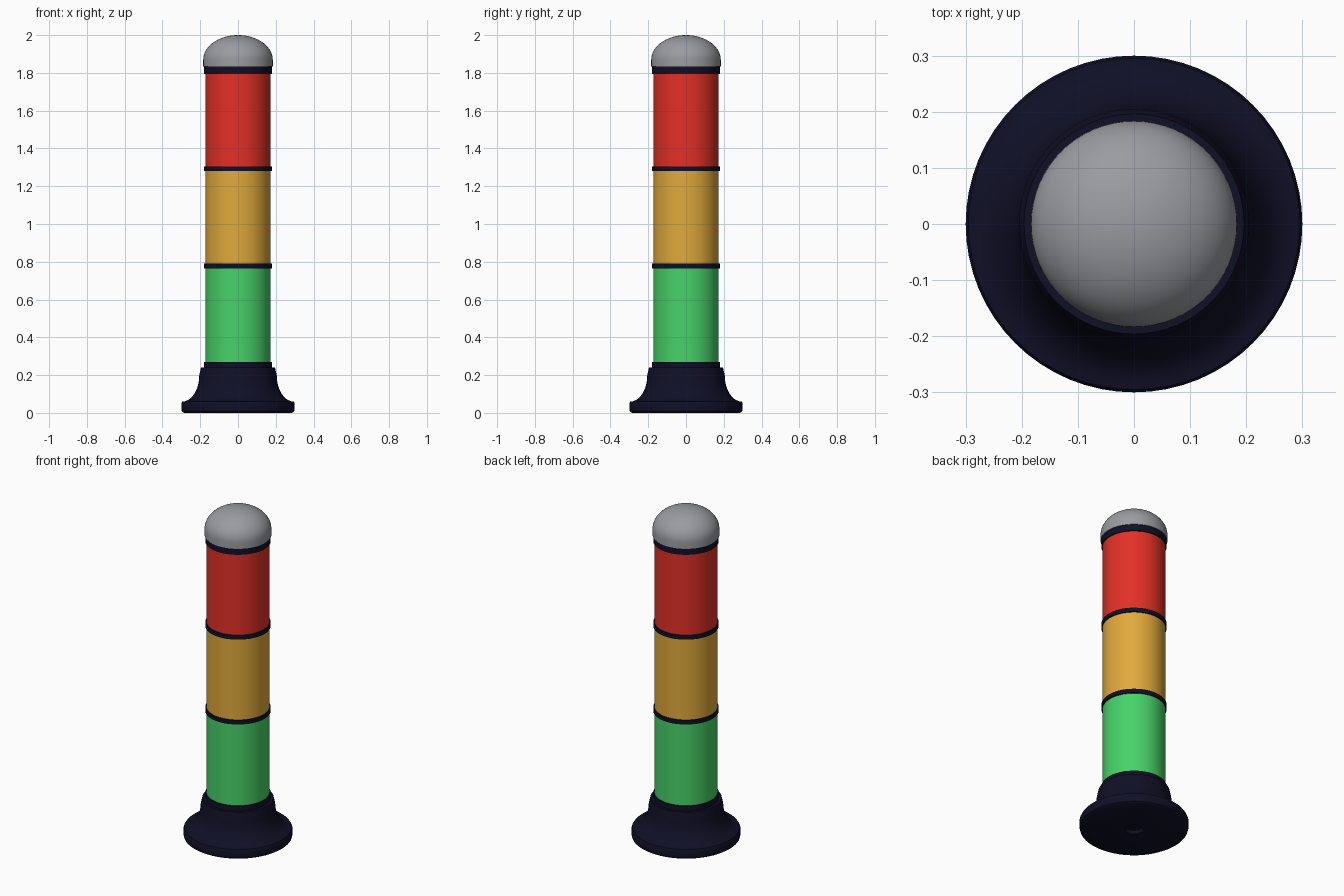
import bpy, bmesh, math

cube = bpy.data.objects.get("Cube")
if cube:
    bpy.data.objects.remove(cube, do_unlink=True)

SIDES = 64


def material(name, rgb):
    m = bpy.data.materials.new(name)
    m.use_nodes = True
    m.diffuse_color = (*rgb, 1)
    bsdf = next(n for n in m.node_tree.nodes if n.type == 'BSDF_PRINCIPLED')
    bsdf.inputs["Base Color"].default_value = (*rgb, 1)
    return m


navy = material("dark navy", (0.005, 0.005, 0.02))
green = material("green", (0.065, 0.645, 0.14))
amber = material("amber", (0.745, 0.4, 0.045))
red = material("red", (0.76, 0.03, 0.02))
grey = material("grey", (0.32, 0.33, 0.35))


def lathe(name, profile, mat):
    """Spin an (r, z) profile, ordered bottom to top, around the z axis."""
    bm = bmesh.new()
    verts = [bm.verts.new((r, 0, z)) for r, z in profile]
    edges = [bm.edges.new(pair) for pair in zip(verts, verts[1:])]
    bmesh.ops.spin(bm, geom=verts + edges, cent=(0, 0, 0), axis=(0, 0, 1),
                   angle=math.tau, steps=SIDES)
    bmesh.ops.remove_doubles(bm, verts=bm.verts, dist=0.0002)
    bmesh.ops.recalc_face_normals(bm, faces=bm.faces)
    mesh = bpy.data.meshes.new(name)
    bm.to_mesh(mesh)
    bm.free()
    obj = bpy.data.objects.new(name, mesh)
    bpy.context.collection.objects.link(obj)
    mesh.materials.append(mat)
    bpy.ops.object.select_all(action='DESELECT')
    obj.select_set(True)
    bpy.context.view_layer.objects.active = obj
    bpy.ops.object.shade_smooth_by_angle(angle=math.radians(35))
    return obj


def cylinder(name, radius, bottom, top, mat):
    return lathe(name, [(0, bottom), (radius, bottom), (radius, top), (0, top)], mat)


# Flared foot with a small recess underneath
flare = []
for i in range(11):
    a = math.radians(90) * i / 10
    flare.append((0.295 - 0.09 * math.sin(a), 0.06 + 0.14 * (1 - math.cos(a))))
lathe("base", [(0, 0.02), (0.045, 0.02), (0.05, 0), (0.285, 0), (0.297, 0.008),
               (0.3, 0.02), (0.3, 0.05)] + flare +
      [(0.196, 0.24), (0, 0.24)], navy)

# Dark collars between the lamp segments
for name, bottom, top in (("base_collar", 0.235, 0.27), ("lower_ring", 0.765, 0.79),
                          ("upper_ring", 1.28, 1.305), ("cap_ring", 1.795, 1.835)):
    cylinder(name, 0.18, bottom, top, navy)

# Lamp segments
for name, bottom, top, mat in (("green_lamp", 0.27, 0.765, green),
                               ("amber_lamp", 0.79, 1.28, amber),
                               ("red_lamp", 1.305, 1.795, red)):
    cylinder(name, 0.173, bottom, top, mat)

# Domed cap
dome = [(0.184 * math.cos(math.radians(a)), 1.87 + 0.13 * math.sin(math.radians(a)))
        for a in range(0, 90, 6)]
lathe("cap", [(0, 1.833), (0.184, 1.833)] + dome + [(0, 2.0)], grey)
